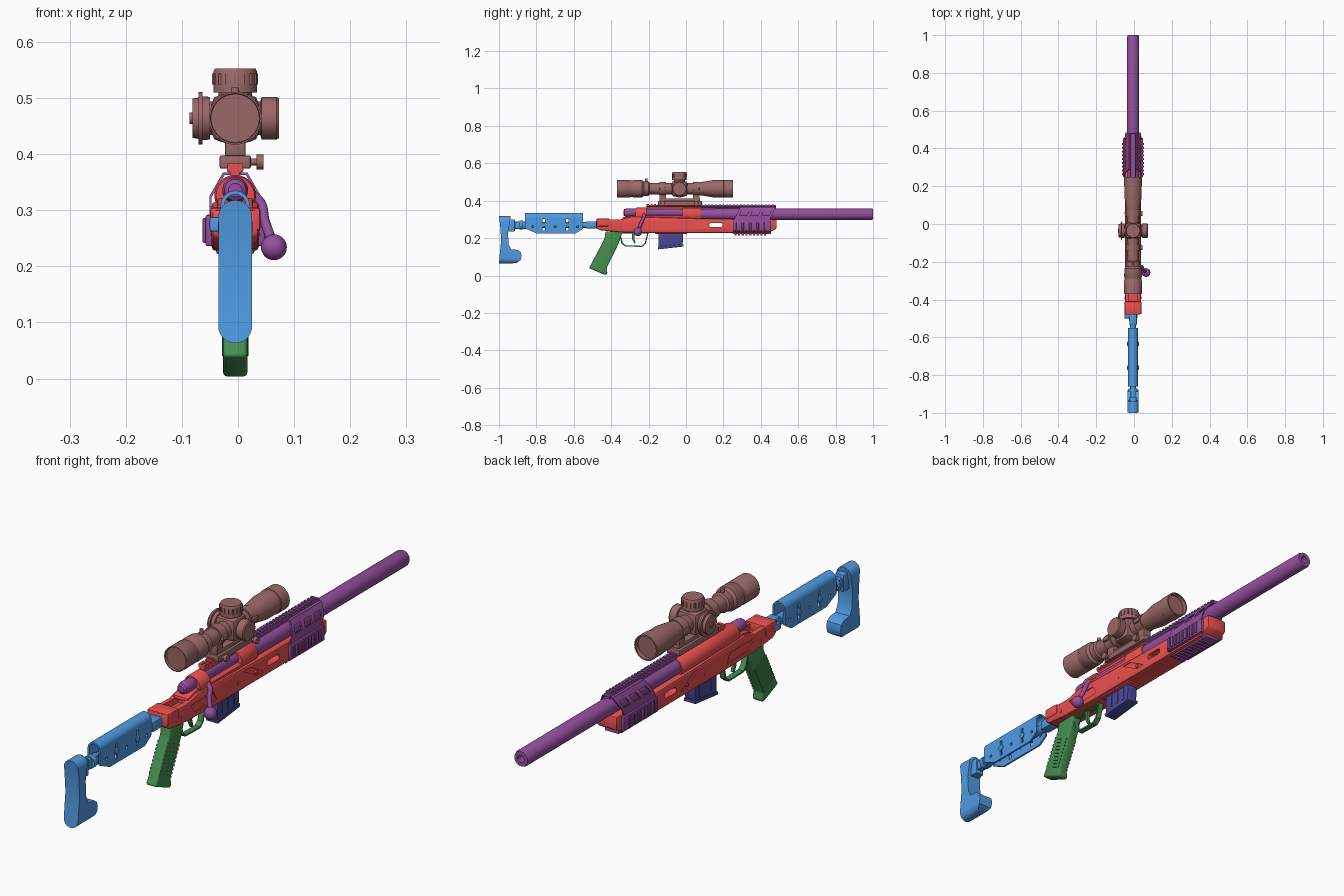
import bpy, bmesh, math
from mathutils import Matrix, Vector

def material(name, c):
    m = bpy.data.materials.new(name)
    m.diffuse_color = (*c, 1)
    return m

RED = material("red", (0.85, 0.08, 0.08))
PURPLE = material("purple", (0.30, 0.08, 0.34))
BROWN = material("brown", (0.33, 0.14, 0.14))
BLUE = material("blue", (0.08, 0.33, 0.78))
GREEN = material("green", (0.06, 0.27, 0.08))
INDIGO = material("indigo", (0.07, 0.07, 0.32))

def finish(name, bm, mat):
    bmesh.ops.recalc_face_normals(bm, faces=bm.faces)
    me = bpy.data.meshes.new(name)
    bm.to_mesh(me)
    bm.free()
    if mat:
        me.materials.append(mat)
    o = bpy.data.objects.new(name, me)
    bpy.context.collection.objects.link(o)
    return o

def prism(name, pts, a, b, mat=None, axis='x', bevel=0, segs=2):
    """Extrude a (y,z) outline along x, or an (x,z) outline along y."""
    bm = bmesh.new()
    place = (lambda p: (a, p[0], p[1])) if axis == 'x' else (lambda p: (p[0], a, p[1]))
    f = bm.faces.new([bm.verts.new(place(p)) for p in pts])
    r = bmesh.ops.extrude_face_region(bm, geom=[f])
    d = (b - a, 0, 0) if axis == 'x' else (0, b - a, 0)
    bmesh.ops.translate(bm, vec=d, verts=[v for v in r['geom'] if isinstance(v, bmesh.types.BMVert)])
    if bevel:
        bmesh.ops.bevel(bm, geom=bm.edges[:], offset=bevel, segments=segs, profile=0.5,
                        affect='EDGES', clamp_overlap=True)
    return finish(name, bm, mat)

def boxes(name, items, mat=None, bevel=0):
    """Several boxes (x0,x1,y0,y1,z0,z1) in one object."""
    bm = bmesh.new()
    for x0, x1, y0, y1, z0, z1 in items:
        m = Matrix.Translation(((x0+x1)/2, (y0+y1)/2, (z0+z1)/2)) @ Matrix.Diagonal((x1-x0, y1-y0, z1-z0, 1))
        bmesh.ops.create_cube(bm, size=1, matrix=m)
    if bevel:
        bmesh.ops.bevel(bm, geom=bm.edges[:], offset=bevel, segments=2, profile=0.5, affect='EDGES')
    return finish(name, bm, mat)

def lathe(name, prof, center, mat=None, axis='y', seg=40):
    """Revolve (position, radius) pairs about an axis; ends are capped."""
    bm = bmesh.new()
    prof = [(prof[0][0], 0)] + prof + [(prof[-1][0], 0)]
    vs = [bm.verts.new((r, 0, t)) for t, r in prof]
    es = [bm.edges.new(p) for p in zip(vs, vs[1:])]
    bmesh.ops.spin(bm, geom=vs + es, cent=(0, 0, 0), axis=(0, 0, 1), angle=math.tau, steps=seg, use_merge=True)
    bmesh.ops.remove_doubles(bm, verts=bm.verts, dist=1e-5)
    rot = {'y': Matrix.Rotation(-math.pi/2, 4, 'X'), 'x': Matrix.Rotation(math.pi/2, 4, 'Y'), 'z': Matrix()}[axis]
    bmesh.ops.transform(bm, matrix=Matrix.Translation(center) @ rot, verts=bm.verts)
    return finish(name, bm, mat)

def cut(o, c, op='DIFFERENCE'):
    m = o.modifiers.new("cut", 'BOOLEAN')
    m.object, m.operation, m.solver = c, op, 'EXACT'
    me = bpy.data.meshes.new_from_object(o.evaluated_get(bpy.context.evaluated_depsgraph_get()))
    o.modifiers.clear()
    o.data = me
    bpy.data.objects.remove(c)

def steps(a, b, pitch):
    return [a + i * pitch for i in range(int((b - a) / pitch + 0.01))]

def arc(cx, cz, r, a0, a1, n=10):
    return [(cx + r*math.cos(math.radians(a0+(a1-a0)*i/n)), cz + r*math.sin(math.radians(a0+(a1-a0)*i/n))) for i in range(n+1)]

# ---- Red chassis with side slots, rear channel and pockets
chassis = prism("chassis", [(-0.48, 0.302), (-0.48, 0.255), (-0.46, 0.242), (-0.36, 0.232), (-0.2, 0.228), (0.24, 0.228),
                            (0.44, 0.228), (0.485, 0.25), (0.485, 0.30), (0.07, 0.305), (-0.29, 0.315), (-0.35, 0.30)],
                -0.042, 0.042, RED, bevel=0.007)
cut(chassis, boxes("c", [(-0.022, 0.022, -0.46, -0.32, 0.275, 0.34)]))
cut(chassis, prism("c", arc(0.185, 0.27, 0.011, -90, 90) + arc(0.135, 0.27, 0.011, 90, 270), -0.1, 0.1))
cut(chassis, prism("c", arc(0, 0, 0.009, 0, 340, 17) and arc(-0.445, 0.275, 0.009, 0, 340, 17), -0.1, 0.1))
for s in (-1, 1):
    x = sorted((s * 0.038, s * 0.06))
    cut(chassis, prism("c", [(-0.02, 0.295), (0.06, 0.25), (0.10, 0.25), (0.02, 0.295)], *x))
    cut(chassis, prism("c", [(-0.34, 0.285), (-0.31, 0.25), (-0.18, 0.25), (-0.2, 0.285)], *x))
boxes("rear_plate", [(-0.045, 0.045, -0.478, -0.41, 0.262, 0.305)], RED, 0.006)
boxes("magazine_well", [(-0.034, 0.034, -0.165, 0.005, 0.222, 0.25)], RED, 0.004)
for y in (-0.39, -0.05, 0.06):
    lathe("chassis_bolt", [(-0.044, 0.007), (0.044, 0.007)], (0, y, 0.262), RED, 'x', 16)

# ---- Red receiver with ejection port and rear tang
receiver = lathe("receiver", [(-0.27, 0.034), (-0.262, 0.037), (0.075, 0.037), (0.08, 0.034)], (0, 0, 0.326), RED)
cut(receiver, boxes("c", [(0.004, 0.08, -0.21, -0.02, 0.322, 0.4)]))
prism("receiver_tang", [(-0.34, 0.295), (-0.34, 0.31), (-0.29, 0.322), (-0.25, 0.322), (-0.25, 0.295)], -0.032, 0.032, RED, bevel=0.004)

# ---- Sight rails
def rail(name, y0, y1, z, mat):
    prism(name, [(-0.008, z-0.012), (-0.008, z), (-0.015, z+0.005), (-0.012, z+0.011),
                 (0.012, z+0.011), (0.015, z+0.005), (0.008, z), (0.008, z-0.012)], y0, y1, mat, 'y')
    boxes(name + "_teeth", [(-0.014, 0.014, y, y+0.011, z+0.004, z+0.016) for y in steps(y0, y1, 0.019)], mat)
rail("receiver_rail", -0.21, 0.08, 0.367, RED)
rail("handguard_rail", 0.08, 0.48, 0.365, PURPLE)

# ---- Barrel, bolt and bolt handle
barrel = lathe("barrel", [(0.07, 0.03), (0.49, 0.031), (0.992, 0.031), (1.0, 0.028), (1.0, 0.014), (0.88, 0.014)], (0, 0, 0.328), PURPLE)
lathe("bolt", [(-0.335, 0.012), (-0.33, 0.019), (-0.315, 0.023), (-0.275, 0.023), (-0.27, 0.021), (0.06, 0.021)], (0, 0, 0.336), PURPLE)
cu = bpy.data.curves.new("bolt_handle", 'CURVE')
cu.dimensions, cu.bevel_depth, cu.bevel_resolution, cu.use_fill_caps = '3D', 0.009, 4, True
sp = cu.splines.new('BEZIER')
path = [(0.01, -0.225, 0.336), (0.043, -0.225, 0.316), (0.053, -0.24, 0.28), (0.068, -0.257, 0.238)]
sp.bezier_points.add(len(path) - 1)
for p, co in zip(sp.bezier_points, path):
    p.co, p.handle_left_type, p.handle_right_type = co, 'AUTO', 'AUTO'
cu.materials.append(PURPLE)
bpy.context.collection.objects.link(bpy.data.objects.new("bolt_handle", cu))
bm = bmesh.new()
bmesh.ops.create_uvsphere(bm, u_segments=32, v_segments=16, radius=0.023, matrix=Matrix.Translation((0.069, -0.257, 0.234)))
finish("bolt_knob", bm, PURPLE)

# ---- Handguard hood: folded shell, slanted ends and slots
outer = [(0.046, 0.285), (0.046, 0.325), (0.022, 0.367)]
inner = [(0.019, 0.363), (0.042, 0.323), (0.042, 0.285)]
half = outer + [(-x, z) for x, z in outer[::-1]]
hood = prism("handguard_hood", half + [(-x, z) for x, z in inner[::-1]] + inner, 0.25, 0.44, PURPLE, 'y')
for v in hood.data.vertices:
    v.co.y += (v.co.z - 0.285) * 0.5
for y in (0.285, 0.345, 0.405):
    cut(hood, prism("c", [(y, 0.322), (y+0.04, 0.322), (y+0.052, 0.347), (y+0.012, 0.347)], -0.1, 0.1))

# ---- Ribbed grip panels on both sides and below the fore-end
for s, n in ((-1, "left"), (1, "right")):
    X = lambda a, b: sorted((s*a, s*b))
    boxes(n + "_panel", [(*X(0.038, 0.053), 0.25, 0.455, 0.236, 0.292)], PURPLE, 0.004)
    boxes(n + "_panel_ribs", [(*X(0.05, 0.058), y, y+0.011, 0.242, 0.286) for y in steps(0.258, 0.452, 0.02)], PURPLE, 0.002)
boxes("bottom_panel", [(-0.03, 0.03, 0.25, 0.455, 0.221, 0.235)], PURPLE, 0.003)
boxes("bottom_panel_ribs", [(-0.025, 0.025, y, y+0.011, 0.215, 0.225) for y in steps(0.258, 0.452, 0.02)], PURPLE)

# ---- Pistol grip with ridges
prism("grip", [(-0.43, 0.236), (-0.34, 0.236), (-0.355, 0.185), (-0.375, 0.14), (-0.425, 0.04), (-0.42, 0.012), (-0.43, 0.002),
               (-0.52, 0.04), (-0.51, 0.056), (-0.46, 0.15), (-0.435, 0.2)], -0.0215, 0.0215, GREEN, bevel=0.007, segs=3)
for i in range(9):
    t = i / 8
    c = Vector((-0.461 + 0.05*t, 0.06 + 0.10*t))
    u, w = Vector((0.034, -0.016)), Vector((0.0016, 0.0034))
    prism("grip_ridge", [c-u-w, c+u-w, c+u+w, c-u+w], -0.0235, 0.0235, GREEN)

# ---- Trigger guard and trigger
guard = prism("trigger_guard", [(-0.36, 0.236), (-0.345, 0.17), (-0.325, 0.155), (-0.235, 0.153), (-0.215, 0.17), (-0.198, 0.236)], -0.011, 0.011, GREEN)
cut(guard, prism("c", [(-0.352, 0.226), (-0.337, 0.174), (-0.322, 0.161), (-0.238, 0.159), (-0.221, 0.173), (-0.207, 0.226)], -0.1, 0.1))
prism("trigger", [(-0.29, 0.232), (-0.27, 0.232), (-0.277, 0.2), (-0.27, 0.175), (-0.276, 0.17), (-0.288, 0.195)], -0.006, 0.006, GREEN)

# ---- Magazine
prism("magazine", [(-0.148, 0.24), (-0.148, 0.15), (-0.018, 0.164), (-0.014, 0.24)], -0.022, 0.022, INDIGO, bevel=0.003)
prism("magazine_base", [(-0.151, 0.152), (-0.149, 0.14), (-0.014, 0.155), (-0.014, 0.167)], -0.025, 0.025, INDIGO, bevel=0.002)
for y in (-0.115, -0.08, -0.045):
    boxes("magazine_rib", [(-0.0235, 0.0235, y-0.005, y+0.005, 0.168, 0.225)], INDIGO)

# ---- Stock: hinge, tube, cheek shell, butt pad
boxes("stock_hinge", [(-0.046, -0.018, -0.50, -0.465, 0.262, 0.288), (-0.02, 0.02, -0.535, -0.475, 0.252, 0.29)], BLUE, 0.004)
lathe("stock_tube", [(-0.87, 0.016), (-0.5, 0.016)], (0, 0, 0.27), BLUE, seg=32)
cheek = prism("cheek_shell", [(0.026, 0.2)] + arc(0, 0.309, 0.026, 0, 180, 16) + [(-0.026, 0.2), (-0.019, 0.2)]
              + arc(0, 0.309, 0.019, 180, 0, 16) + [(0.019, 0.2)], -0.86, -0.55, BLUE, 'y')
cut(cheek, prism("c", [(-0.87, 0.4), (-0.87, 0.257), (-0.80, 0.225), (-0.59, 0.225), (-0.54, 0.257), (-0.54, 0.4)], -0.1, 0.1), 'INTERSECT')
for y in (-0.76, -0.635):
    cut(cheek, prism("c", [(y-0.006, 0.24), (y+0.006, 0.24), (y+0.006, 0.302), (y-0.006, 0.302)], -0.1, 0.1))
    lathe("cheek_screw", [(-0.031, 0.009), (-0.029, 0.012), (0.029, 0.012), (0.031, 0.009)], (0, y, 0.27), BLUE, 'x', 24)
for y in (-0.82, -0.70, -0.58):
    cut(cheek, prism("c", arc(y, 0.262, 0.006, 0, 330, 11), -0.1, 0.1))
boxes("butt_bracket", [(-0.018, 0.018, -0.95, -0.915, 0.235, 0.30), (-0.013, 0.013, -0.93, -0.84, 0.25, 0.288)], BLUE, 0.004)
lathe("butt_dial", [(-0.89, 0.024), (-0.872, 0.024)], (0, 0, 0.27), BLUE, seg=24)
pad = prism("butt_pad", [(-1, 0.318), (-0.938, 0.318), (-0.942, 0.28), (-0.952, 0.23), (-0.948, 0.165), (-0.935, 0.14), (-0.90, 0.137),
                         (-0.884, 0.125), (-0.879, 0.105), (-0.885, 0.082), (-0.905, 0.068), (-0.95, 0.063), (-1, 0.063),
                         (-0.996, 0.11), (-0.988, 0.19), (-0.994, 0.27)], -0.05, 0.05, BLUE)
cut(pad, prism("c", arc(0, 0.288, 0.03, 0, 180, 14) + arc(0, 0.093, 0.03, 180, 360, 14), -1.1, -0.8, axis='y'), 'INTERSECT')

# ---- Scope body, turrets and mount
Z, TY = 0.464, -0.035
lathe("scope_body", [(-0.36, 0.043), (-0.37, 0.044), (-0.37, 0.047), (-0.30, 0.047), (-0.295, 0.044), (-0.285, 0.044), (-0.28, 0.047), (-0.235, 0.046),
                     (-0.225, 0.038), (-0.20, 0.038), (-0.195, 0.031), (-0.08, 0.031), (0.03, 0.031), (0.065, 0.033), (0.145, 0.046),
                     (0.20, 0.046), (0.202, 0.048), (0.25, 0.048), (0.25, 0.043), (0.235, 0.042)], (0, 0, Z), BROWN, seg=48)
boxes("turret_housing", [(-0.042, 0.042, TY-0.042, TY+0.042, Z-0.042, Z+0.042)], BROWN, 0.016)
lathe("top_turret", [(0.0, 0.03), (0.046, 0.03), (0.046, 0.039), (0.083, 0.039), (0.089, 0.036)], (0, TY, Z), BROWN, 'z')
lathe("right_turret", [(0.0, 0.03), (0.045, 0.03), (0.047, 0.038), (0.074, 0.038), (0.078, 0.035)], (0, TY, Z), BROWN, 'x')
lathe("left_turret", [(-0.081, 0.010), (-0.076, 0.010), (-0.076, 0.035), (-0.065, 0.037), (-0.065, 0.047), (-0.058, 0.047),
                      (-0.058, 0.039), (-0.045, 0.038), (-0.045, 0.03), (0, 0.03)], (0, TY, Z), BROWN, 'x')
for i in range(16):
    a = i * math.tau / 16
    x, y = 0.039 * math.cos(a), TY + 0.039 * math.sin(a)
    boxes("turret_knurl", [(x-0.002, x+0.002, y-0.002, y+0.002, Z+0.06, Z+0.08)], BROWN)
boxes("mount_base", [(-0.028, 0.028, -0.15, 0.085, 0.374, 0.398), (-0.018, 0.018, -0.14, 0.075, 0.39, 0.412)], BROWN, 0.004)
for y in (-0.125, 0.055):
    lathe("mount_ring", [(y-0.018, 0.037), (y+0.018, 0.037)], (0, 0, Z), BROWN)
    boxes("ring_clamp", [(-0.043, 0.043, y-0.016, y+0.016, Z-0.009, Z+0.009), (-0.018, 0.018, y-0.018, y+0.018, 0.395, 0.44)], BROWN, 0.003)
    lathe("mount_nut", [(0.02, 0.006), (0.038, 0.006), (0.038, 0.013), (0.05, 0.013)], (0, y, 0.386), BROWN, 'x', 12)
lathe("zoom_nub", [(0.03, 0.008), (0.055, 0.007)], (0, -0.212, Z), BROWN, 'z', 16)

# ---- Centre the whole model and shade smooth with sharp edges
for o in bpy.context.scene.objects:
    o.location.x -= 0.005
    o.select_set(o.type == 'MESH')
bpy.context.view_layer.objects.active = barrel
bpy.ops.object.shade_smooth_by_angle(angle=math.radians(35))
